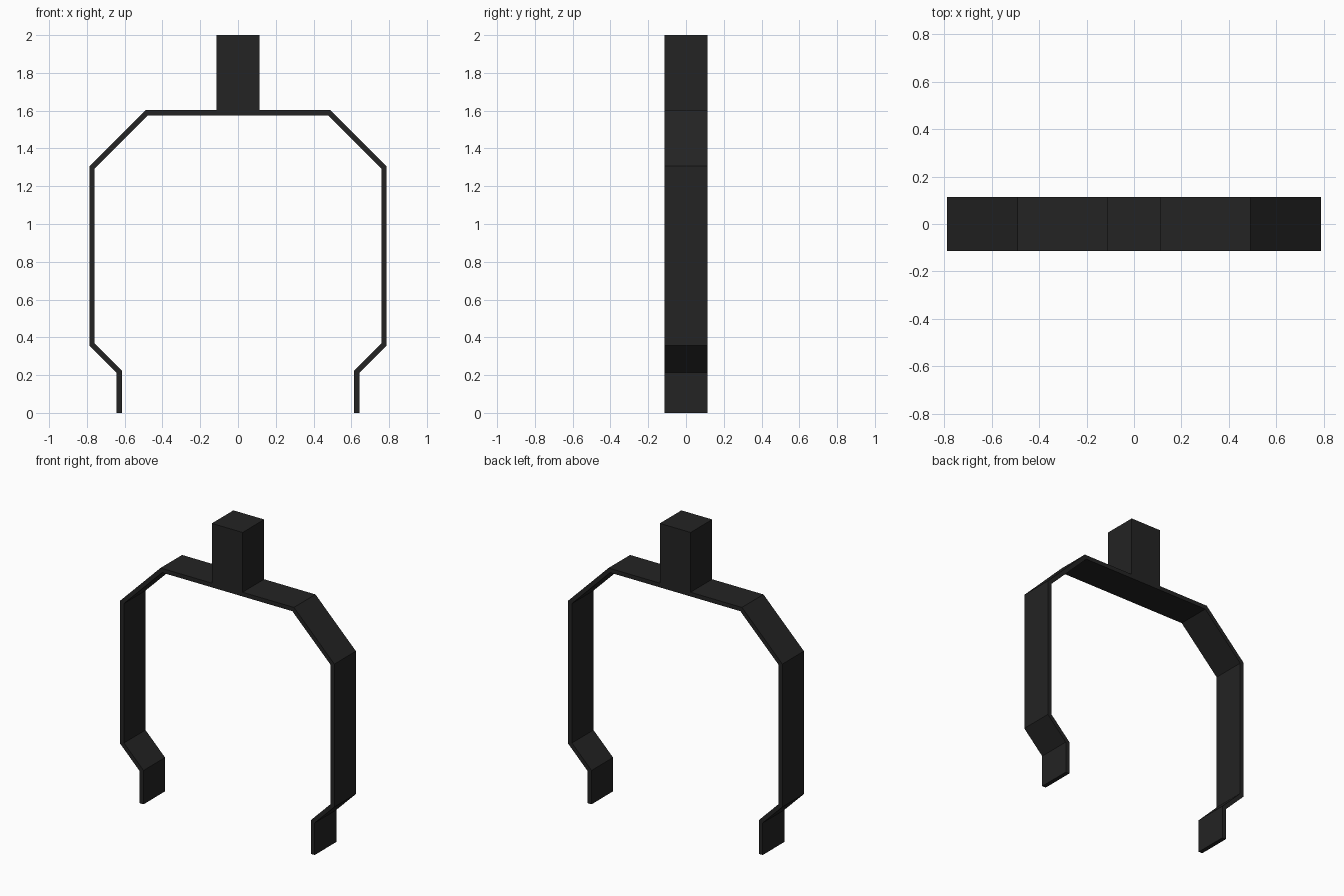
import bpy
import bmesh
from mathutils import Vector

cube = bpy.data.objects.get("Cube")
if cube:
    bpy.data.objects.remove(cube, do_unlink=True)

HALF_DEPTH = 0.113
THICKNESS = 0.028

# Single dark finish
black = bpy.data.materials.new("matte_black")
black.use_nodes = True
colour = (0.017, 0.017, 0.017, 1)
black.diffuse_color = colour
bsdf = black.node_tree.nodes["Principled BSDF"]
bsdf.inputs["Base Color"].default_value = colour
bsdf.inputs["Roughness"].default_value = 0.8


def add_prism(name, profile):
    """Extrude a closed x-z profile through the depth."""
    bm = bmesh.new()
    face = bm.faces.new([bm.verts.new((x, -HALF_DEPTH, z)) for x, z in profile])
    result = bmesh.ops.extrude_face_region(bm, geom=[face])
    moved = [v for v in result["geom"] if isinstance(v, bmesh.types.BMVert)]
    bmesh.ops.translate(bm, verts=moved, vec=(0, 2 * HALF_DEPTH, 0))
    bmesh.ops.recalc_face_normals(bm, faces=bm.faces)
    mesh = bpy.data.meshes.new(name)
    bm.to_mesh(mesh)
    bm.free()
    mesh.materials.append(black)
    obj = bpy.data.objects.new(name, mesh)
    bpy.context.collection.objects.link(obj)
    return obj


def inset_path(points, distance):
    """Offset an open path to its right with mitred corners."""
    normals = []
    for a, b in zip(points, points[1:]):
        d = (b - a).normalized()
        normals.append(Vector((d.y, -d.x)))
    before = [normals[0]] + normals
    after = normals + [normals[-1]]
    return [p + (m + n) * distance / (1 + m.dot(n))
            for p, m, n in zip(points, before, after)]


# Bent strap: outer outline of one side, mirrored to the other
half = [(0.643, 0), (0.643, 0.213), (0.787, 0.357), (0.787, 1.306), (0.49, 1.603)]
outer = [Vector((-x, z)) for x, z in half] + [Vector(p) for p in reversed(half)]
inner = inset_path(outer, THICKNESS)
add_prism("bent_strap", outer + inner[::-1])

# Square mounting post on top of the strap
w = HALF_DEPTH
add_prism("mounting_post", [(-w, 1.603), (w, 1.603), (w, 2), (-w, 2)])
